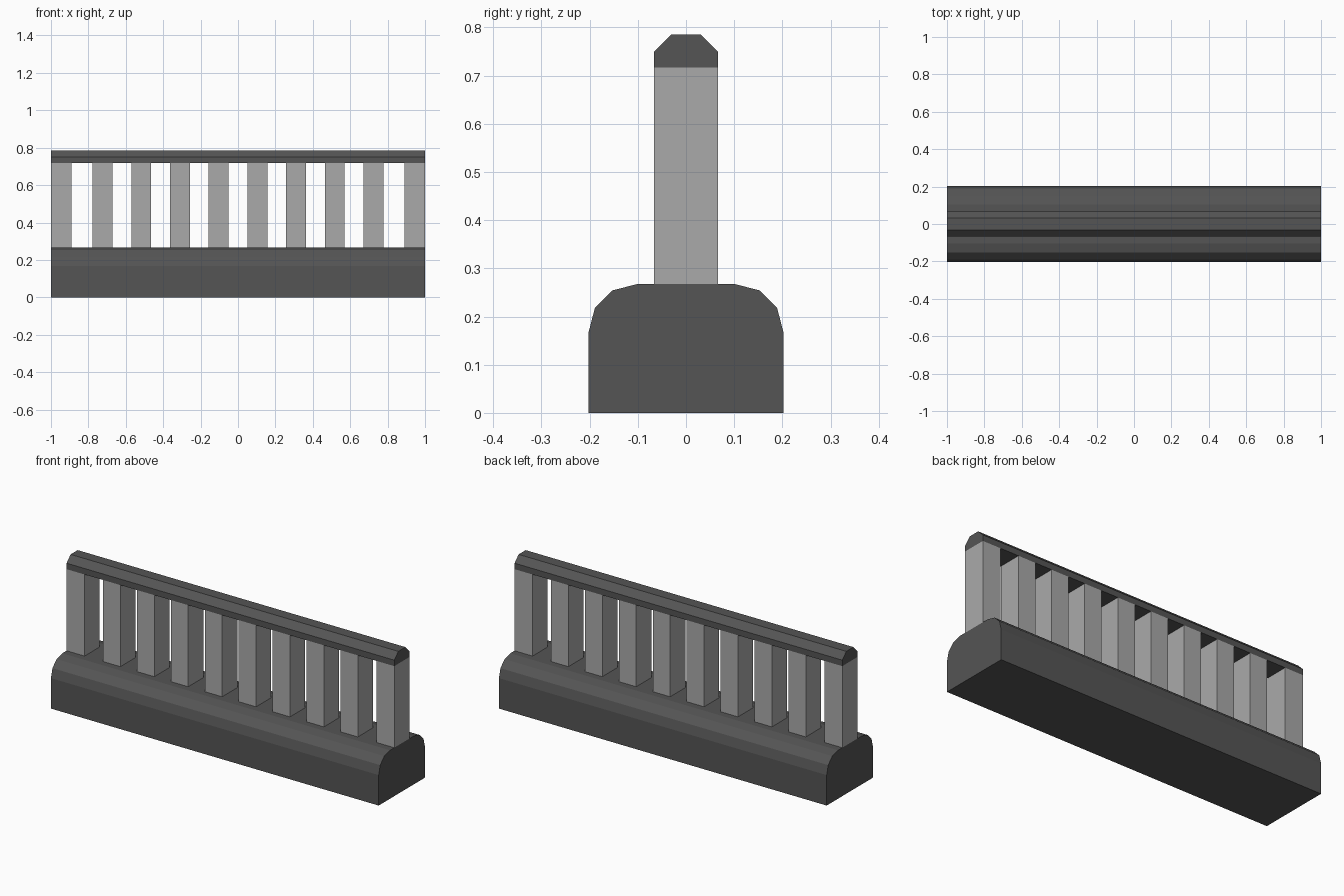
import bpy, bmesh

if "Cube" in bpy.data.objects:
    bpy.data.objects.remove(bpy.data.objects["Cube"])


def material(name, v):
    m = bpy.data.materials.new(name)
    m.diffuse_color = (v, v, v, 1)
    m.use_nodes = True
    m.node_tree.nodes["Principled BSDF"].inputs["Base Color"].default_value = m.diffuse_color
    return m


dark = material("dark_stone", 0.09)
light = material("light_stone", 0.4)


def extrude_x(name, half, x0, x1, mat):
    """Mirror a half profile of (y, z) points and extrude it from x0 to x1."""
    profile = half + [(-y, z) for y, z in reversed(half)]
    bm = bmesh.new()
    face = bm.faces.new([bm.verts.new((x0, y, z)) for y, z in profile])
    new = bmesh.ops.extrude_face_region(bm, geom=[face])["geom"]
    bmesh.ops.translate(bm, vec=(x1 - x0, 0, 0),
                        verts=[g for g in new if isinstance(g, bmesh.types.BMVert)])
    bmesh.ops.recalc_face_normals(bm, faces=bm.faces)
    me = bpy.data.meshes.new(name)
    bm.to_mesh(me)
    bm.free()
    me.materials.append(mat)
    ob = bpy.data.objects.new(name, me)
    bpy.context.collection.objects.link(ob)
    return ob


# Plinth with rounded shoulders
extrude_x("base", [(0.202, 0), (0.202, 0.168), (0.189, 0.218),
                   (0.153, 0.254), (0.103, 0.267)], -1, 1, dark)

# Chamfered handrail
extrude_x("top_rail", [(0.066, 0.717), (0.066, 0.75), (0.031, 0.785)], -1, 1, dark)

# Row of square posts, the end ones flush with the base
centres = [-0.945] + [-0.7245 + 0.207 * i for i in range(8)] + [0.945]
for i, c in enumerate(centres):
    w = 0.055 if i in (0, 9) else 0.053
    extrude_x(f"post_{i + 1}", [(0.066, 0.267), (0.066, 0.717)], c - w, c + w, light)
